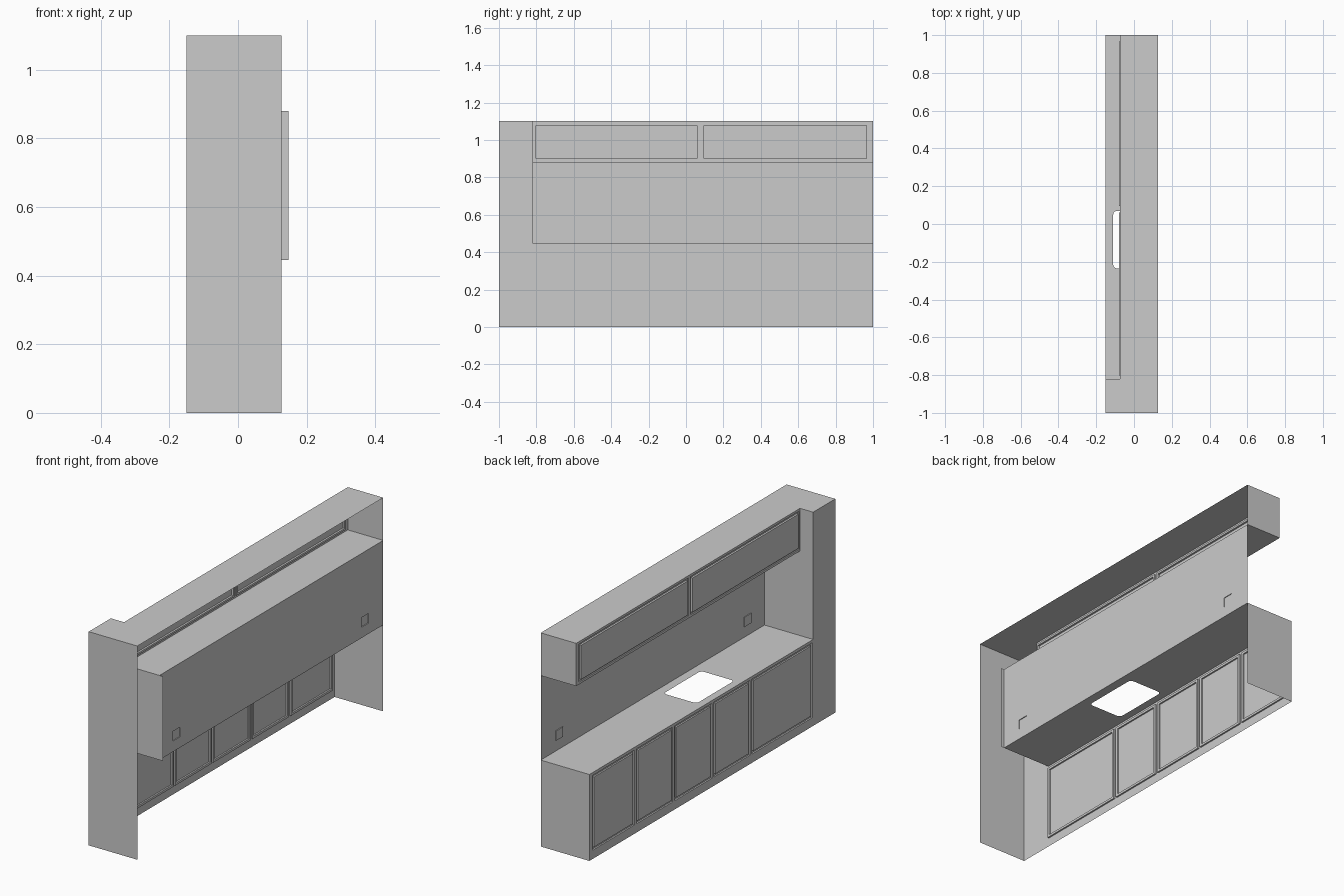
import bpy, bmesh
from math import cos, sin, pi

if "Cube" in bpy.data.objects:
    bpy.data.objects.remove(bpy.data.objects["Cube"])

X0, XU, X1 = -0.15, -0.075, 0.127      # base front, wall-unit front, back
YC = -0.82                             # inner side of tall column
ZC, ZU, ZT = 0.445, 0.88, 1.10         # counter, wall-unit underside, top


def finish(bm, name):
    me = bpy.data.meshes.new(name)
    bm.to_mesh(me)
    bm.free()
    ob = bpy.data.objects.new(name, me)
    bpy.context.collection.objects.link(ob)
    return ob


def polygon(name, pts):
    """Single flat sheet from its outline."""
    bm = bmesh.new()
    bm.faces.new([bm.verts.new(p) for p in pts])
    return finish(bm, name)


def front_sheet(name, x, y0, y1, z0, z1, cells, cz, steps):
    """Sheet facing -x; each cell (ya, yb) in height cz is inset by steps."""
    ys = sorted({y0, y1, *[v for c in cells for v in c]})
    zs = [z0, cz[0], cz[1], z1]
    bm = bmesh.new()
    grid = [[bm.verts.new((x, y, z)) for z in zs] for y in ys]
    picked = []
    for i in range(len(ys) - 1):
        for j in range(3):
            f = bm.faces.new((grid[i][j], grid[i][j + 1],
                              grid[i + 1][j + 1], grid[i + 1][j]))
            if j == 1 and (ys[i], ys[i + 1]) in cells:
                picked.append(f)
    bm.normal_update()
    for thickness, depth in steps:
        bmesh.ops.inset_individual(bm, faces=picked, thickness=thickness,
                                   depth=depth, use_even_offset=True)
        bm.normal_update()
    return finish(bm, name)


def side(name, y, x0, x1, z0, z1):
    return polygon(name, [(x0, y, z0), (x1, y, z0), (x1, y, z1), (x0, y, z1)])


# base unit front with five grooved doors
front_sheet("base_doors", X0, YC, 1, 0, ZC,
            [(-0.815, -0.322), (-0.306, -0.012), (0.004, 0.306),
             (0.322, 0.617), (0.633, 0.976)], (0.045, 0.43),
            [(0, -0.008), (0.012, 0), (0, 0.008)])

# wall unit front with two slightly raised doors
front_sheet("wall_unit_doors", XU, YC, 1, ZU, ZT,
            [(-0.812, 0.07), (0.086, 0.976)], (0.892, 1.088),
            [(0, -0.006), (0.010, 0), (0, 0.010)])

# splashback with two socket plates
front_sheet("splashback", X1, YC, 1, ZC, ZU,
            [(-0.71, -0.653), (0.823, 0.88)], (0.50, 0.55),
            [(0, 0.004)])

# tall column and end panels
polygon("column_front", [(X0, -1, 0), (X0, -1, ZT), (X0, YC, ZT), (X0, YC, 0)])
side("column_end", -1, X0, X1, 0, ZT)
side("niche_side", YC, X1 + 0.02, X0, ZC, ZU)
side("column_return", YC, XU, X0, ZU, ZT)
side("base_end", 1, X1, X0, 0, ZC)
side("wall_unit_end", 1, X1, XU, ZU, ZT)

# top cover, L-shaped around the column
polygon("top_cover", [(X0, -1, ZT), (X1, -1, ZT), (X1, 1, ZT),
                      (XU, 1, ZT), (XU, YC, ZT), (X0, YC, ZT)])

# underside of wall unit
polygon("wall_unit_bottom", [(XU, YC, ZU), (XU, 1, ZU), (X1, 1, ZU), (X1, YC, ZU)])

# countertop with rounded sink opening
bm = bmesh.new()


def loop(pts):
    vs = [bm.verts.new((x, y, ZC)) for x, y in pts]
    return [bm.edges.new((vs[i], vs[i - 1])) for i in range(len(vs))]


r, hole = 0.02, []
for k, (cx, cy) in enumerate([(0.08 - r, 0.07 - r), (-0.11 + r, 0.07 - r),
                              (-0.11 + r, -0.235 + r), (0.08 - r, -0.235 + r)]):
    for s in range(6):
        a = (k + s / 5) * pi / 2
        hole.append((cx + r * cos(a), cy + r * sin(a)))
edges = loop([(X0, YC), (X1, YC), (X1, 1), (X0, 1)]) + loop(hole)
bmesh.ops.triangle_fill(bm, edges=edges, use_beauty=True, normal=(0, 0, 1))
bmesh.ops.dissolve_limit(bm, angle_limit=0.01, verts=bm.verts, edges=bm.edges)
finish(bm, "countertop")
